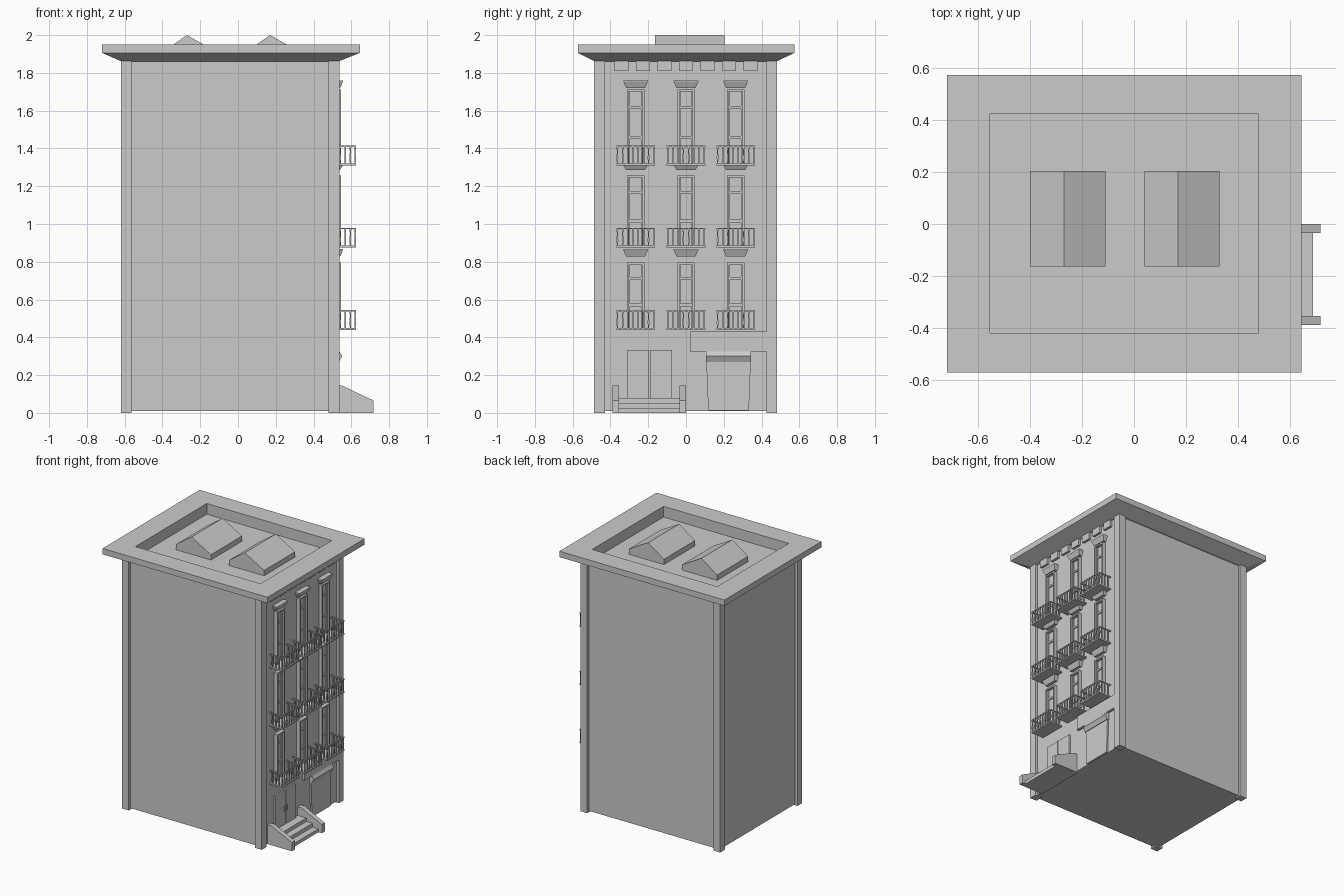
import bpy, bmesh

if "Cube" in bpy.data.objects:
    bpy.data.objects.remove(bpy.data.objects["Cube"])

WALL = 0.518          # street wall plane (x)
COLS = (-0.267, 0.0, 0.263)


def finish(name, bm):
    bmesh.ops.recalc_face_normals(bm, faces=bm.faces)
    me = bpy.data.meshes.new(name)
    bm.to_mesh(me)
    bm.free()
    ob = bpy.data.objects.new(name, me)
    bpy.context.collection.objects.link(ob)
    return ob


def add_box(bm, x0, x1, y0, y1, z0, z1):
    v = [bm.verts.new((x, y, z)) for x in (x0, x1) for y in (y0, y1) for z in (z0, z1)]
    for f in ((0, 1, 3, 2), (4, 6, 7, 5), (0, 4, 5, 1), (2, 3, 7, 6), (0, 2, 6, 4), (1, 5, 7, 3)):
        bm.faces.new([v[i] for i in f])


def boxes(name, items):
    bm = bmesh.new()
    for b in items:
        add_box(bm, *b)
    return finish(name, bm)


def add_loft(bm, rings, cap=True):
    loops = [[bm.verts.new(p) for p in r] for r in rings]
    n = len(loops[0])
    for a, b in zip(loops, loops[1:]):
        for i in range(n):
            bm.faces.new((a[i], a[(i + 1) % n], b[(i + 1) % n], b[i]))
    if cap:
        bm.faces.new(loops[0])
        bm.faces.new(loops[-1])


def prism(name, profile, y0, y1):
    """Extrude an (x, z) profile along y."""
    bm = bmesh.new()
    add_loft(bm, [[(x, y, z) for x, z in profile] for y in (y0, y1)])
    return finish(name, bm)


def rect(x0, x1, y0, y1, z):
    return [(x0, y0, z), (x1, y0, z), (x1, y1, z), (x0, y1, z)]


# Main block and corner pillars
boxes("building_body", [(-0.602, WALL, -0.467, 0.462, 0.01, 1.864)])
boxes("corner_pillars", [(x, x + 0.057, y, y + 0.057, 0, 1.868)
                         for x in (-0.62, 0.48) for y in (-0.487, 0.425)])

# Flared cornice with recessed flat roof
bm = bmesh.new()
add_loft(bm, [rect(-0.615, 0.53, -0.482, 0.478, 1.86),
              rect(-0.72, 0.645, -0.572, 0.574, 1.906),
              rect(-0.72, 0.645, -0.572, 0.574, 1.95),
              rect(-0.555, 0.48, -0.42, 0.424, 1.95),
              rect(-0.555, 0.48, -0.42, 0.424, 1.87)])
finish("cornice_roof", bm)

# Roof lights
for i, x in enumerate((-0.4, 0.04)):
    prism(f"roof_light_{i}", [(x, 1.865), (x + 0.29, 1.865), (x + 0.29, 1.91),
                              (x + 0.13, 2.0), (x, 1.91)], -0.163, 0.204)

# Dentils under the cornice
boxes("dentils", [(WALL - 0.01, 0.536, (k - 3) * 0.114 - 0.037, (k - 3) * 0.114 + 0.037, 1.81, 1.864)
                  for k in range(7)])


def window(name, y, z0, z1):
    w, t = 0.046, 0.011
    parts = [(WALL - 0.01, 0.545, y - w, y - w + t, z0, z1),
             (WALL - 0.01, 0.545, y + w - t, y + w, z0, z1),
             (WALL - 0.01, 0.545, y - w + t, y + w - t, z1 - t, z1),
             (WALL - 0.01, 0.524, y - w + t, y + w - t, z0, z1 - t)]
    # glazing bars
    h = z1 - z0
    for f in (0.35, 0.75):
        z = z0 + f * h
        parts.append((0.52, 0.532, y - w + t, y + w - t, z, z + 0.014))
    for s in (-1, 1):
        c = y + s * (w - t - 0.003)
        parts.append((0.52, 0.532, c - 0.003, c + 0.003, z0, z1 - t))
    boxes(name, parts)


def lintel(name, y, z0, z1):
    bm = bmesh.new()
    add_loft(bm, [rect(WALL - 0.01, 0.54, y - 0.05, y + 0.05, z0),
                  rect(WALL - 0.01, 0.556, y - 0.065, y + 0.065, z1 - 0.006),
                  rect(WALL - 0.01, 0.556, y - 0.065, y + 0.065, z1)])
    finish(name, bm)


def balcony(name, y, z):
    bm = bmesh.new()
    hw, xo, top = 0.102, 0.625, z + 0.105
    add_box(bm, WALL - 0.01, xo, y - hw, y + hw, z, z + 0.01)
    # handrail
    r = 0.009
    add_box(bm, xo - r, xo, y - hw, y + hw, top - 0.007, top)
    for s in (-1, 1):
        c = y + s * (hw - r / 2)
        add_box(bm, WALL - 0.01, xo - r, c - r / 2, c + r / 2, top - 0.007, top)
    # waisted balusters
    e = hw - 0.006
    spots = [(xo - 0.005, y - e + 2 * e * k / 7) for k in range(8)]
    spots += [(x, y + s * e) for x in (0.54, 0.568, 0.595) for s in (-1, 1)]
    for px, py in spots:
        add_loft(bm, [rect(px - q, px + q, py - q, py + q, z + dz)
                      for dz, q in ((0.008, 0.003), (0.04, 0.0045), (0.075, 0.003), (0.1, 0.005))])
    finish(name, bm)


# Three floors of windows, each with lintel and balcony
FLOORS = ((0.44, 0.795, 0.828, 0.868), (0.875, 1.257, 1.285, 1.318), (1.31, 1.712, 1.72, 1.76))
for f, (zb, zt, l0, l1) in enumerate(FLOORS):
    for c, y in enumerate(COLS):
        window(f"window_{f}_{c}", y, zb, zt)
        lintel(f"lintel_{f}_{c}", y, l0, l1)
        balcony(f"balcony_{f}_{c}", y, zb)

# Double entrance door with handles
boxes("entrance_door", [(WALL - 0.01, 0.53, -0.312, -0.197, 0.07, 0.333),
                        (WALL - 0.01, 0.53, -0.191, -0.074, 0.07, 0.333)])
boxes("door_handles", [(0.528, 0.536, y, y + 0.006, 0.18, 0.22) for y in (-0.212, -0.182)])

# Entrance steps and sloping side walls
prism("entrance_steps", [(0.51, 0), (0.69, 0), (0.69, 0.025), (0.64, 0.025), (0.64, 0.053),
                         (0.59, 0.053), (0.59, 0.08), (0.51, 0.08)], -0.36, -0.03)
for i, y in enumerate((-0.389, -0.035)):
    prism(f"step_side_wall_{i}", [(0.51, 0), (0.718, 0), (0.718, 0.065), (0.55, 0.145), (0.51, 0.145)],
          y, y + 0.035)

# Shop front: fascia panel, rolled awning case, tapered shutter
boxes("shop_fascia", [(WALL - 0.01, 0.538, 0.02, 0.427, 0.325, 0.432)])
prism("awning_case", [(0.51, 0.33), (0.535, 0.33), (0.551, 0.3), (0.535, 0.27), (0.51, 0.27)], 0.105, 0.345)
bm = bmesh.new()
add_loft(bm, [rect(WALL - 0.01, 0.53, 0.118, 0.333, 0.012),
              rect(WALL - 0.01, 0.53, 0.107, 0.343, 0.28)])
finish("shop_shutter", bm)
